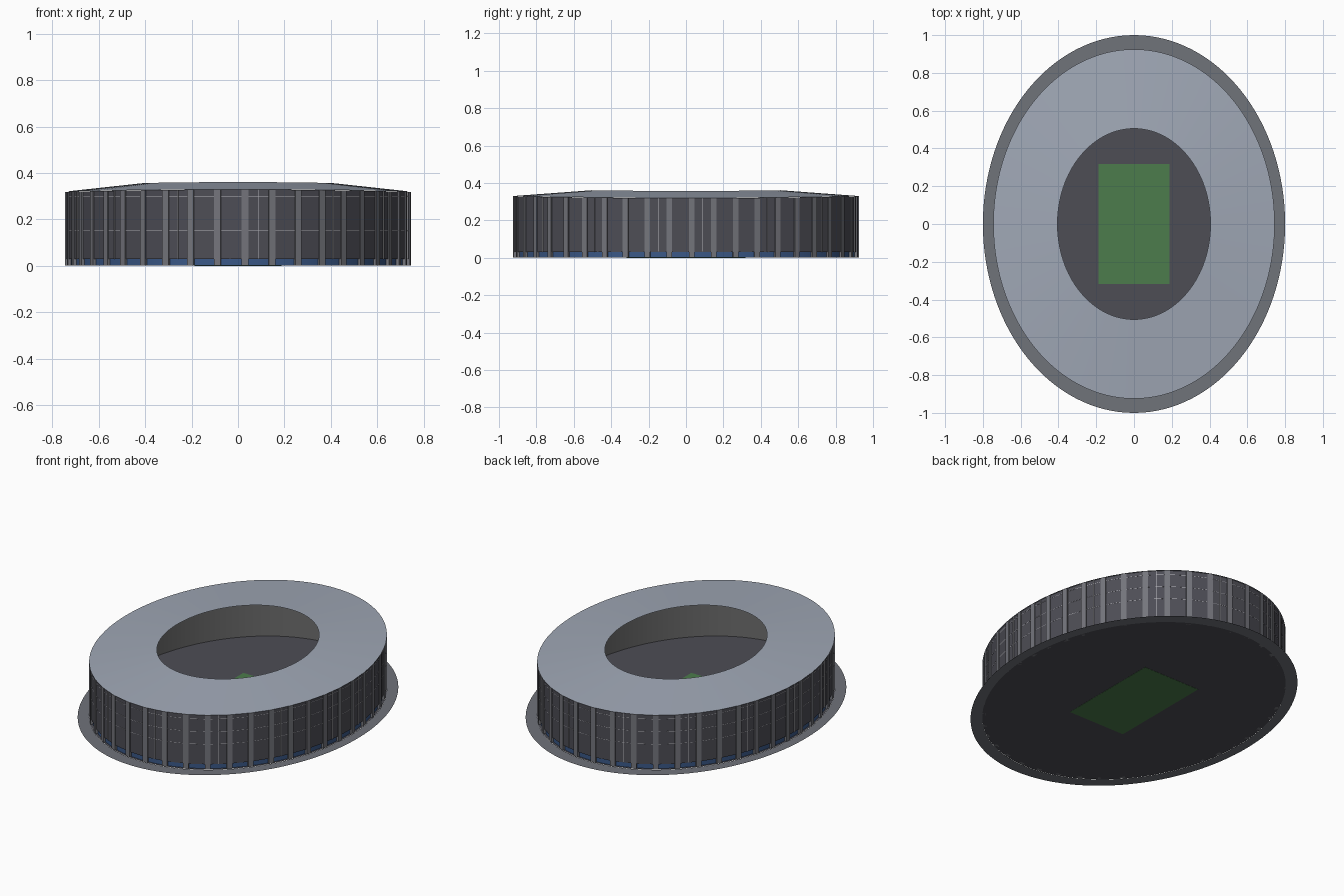
import bpy
import bmesh
from math import sin, cos, pi, hypot
from mathutils import Vector

cube = bpy.data.objects.get("Cube")
if cube:
    bpy.data.objects.remove(cube)

A, B = 0.745, 0.925      # outer half-widths of the drum
BAYS = 44


def material(name, rgb):
    lin = [((c / 255 + 0.055) / 1.055) ** 2.4 for c in rgb] + [1]
    m = bpy.data.materials.new(name)
    m.use_nodes = True
    m.diffuse_color = lin
    m.node_tree.nodes["Principled BSDF"].inputs["Base Color"].default_value = lin
    return m


ROOF = material("pale roof", (160, 168, 182))
PAVING = material("paving grey", (112, 115, 122))
DARK = material("dark cladding", (77, 77, 85))
FIN = material("fin grey", (116, 117, 124))
LINING = material("inner grey", (108, 108, 108))
GLASS = material("blue glass", (58, 88, 135))
GRASS = material("grass green", (76, 124, 76))
TRIM = material("light trim", (190, 190, 195))


def finish(name, bm, mat, smooth=False):
    me = bpy.data.meshes.new(name)
    bm.to_mesh(me)
    bm.free()
    me.materials.append(mat)
    ob = bpy.data.objects.new(name, me)
    bpy.context.collection.objects.link(ob)
    for p in me.polygons:
        p.use_smooth = smooth
    return ob


# Angles spaced evenly along the ellipse's length
STEPS = 4000
arc = [0.0]
for i in range(STEPS):
    t = 2 * pi * (i + 0.5) / STEPS
    arc.append(arc[-1] + hypot(A * sin(t), B * cos(t)) * 2 * pi / STEPS)
LENGTH = arc[-1]


def angle_at(s):
    s %= LENGTH
    lo = next(i for i in range(STEPS) if arc[i + 1] > s)
    return 2 * pi * (lo + (s - arc[lo]) / (arc[lo + 1] - arc[lo])) / STEPS


def rim(t, low=0.32, rise=0.01):
    """Saddle-shaped height of the rim, higher at the long ends."""
    return low + rise * sin(t) ** 2


def on_wall(t, inset, z):
    n = Vector((cos(t) / A, sin(t) / B, 0)).normalized()
    return Vector((A * cos(t), B * sin(t), z)) - n * inset


def band(name, mat, lower, upper, n=128, smooth=True):
    """Closed strip between two loops given as functions of angle."""
    bm = bmesh.new()
    ts = [2 * pi * i / n for i in range(n)]
    lo = [bm.verts.new(lower(t)) for t in ts]
    up = [bm.verts.new(upper(t)) for t in ts]
    for i in range(n):
        j = (i + 1) % n
        bm.faces.new((lo[i], lo[j], up[j], up[i]))
    return finish(name, bm, mat, smooth)


def block(bm, t0, t1, inner, outer, z0, z1=None):
    """Box along the wall between two angles; top follows the rim by default."""
    v = []
    for t in (t0, t1):
        top = rim(t) - 0.001 if z1 is None else z1
        for inset in (outer, inner):
            v += [bm.verts.new(on_wall(t, inset, z)) for z in (z0, top)]
    for f in ((0, 4, 5, 1), (2, 3, 7, 6), (1, 5, 7, 3), (0, 2, 6, 4),
              (0, 1, 3, 2), (4, 6, 7, 5)):
        bm.faces.new([v[i] for i in f])


# Ground: paving ring, floor and pitch
band("paving_ring", PAVING,
     lambda t: (0.8 * cos(t), sin(t), 0),
     lambda t: on_wall(t, 0, 0), smooth=False)

bm = bmesh.new()
bm.faces.new([bm.verts.new(on_wall(2 * pi * i / 128, 0, 0.001)) for i in range(128)])
finish("arena_floor", bm, DARK)

bm = bmesh.new()
bmesh.ops.create_cube(bm, size=1)
for v in bm.verts:
    v.co = (v.co.x * 0.375, v.co.y * 0.635, 0.002 + v.co.z * 0.004)
finish("pitch", bm, GRASS)

# Roof: sloping ring with an oval opening
band("roof", ROOF,
     lambda t: (A * cos(t), B * sin(t), rim(t)),
     lambda t: (0.405 * cos(t), 0.505 * sin(t), rim(t, 0.357, 0.004)))

# Inner lining of the drum and glazed base
band("inner_lining", LINING,
     lambda t: on_wall(t, 0.022, 0.001),
     lambda t: on_wall(t, 0.022, rim(t) - 0.001))
band("base_glazing", GLASS,
     lambda t: on_wall(t, 0.014, 0.001),
     lambda t: on_wall(t, 0.014, 0.034))

# Facade: flat cladding panels between upright fins
panels, fins, mullions, seams = (bmesh.new() for _ in range(4))
pitch = LENGTH / BAYS
for i in range(BAYS):
    s = 0.03 + i * pitch
    t0, t1, t2, t3 = (angle_at(s + d) for d in (-0.015, 0.015, pitch / 2, pitch - 0.015))
    if t1 < t0:
        t0 -= 2 * pi
    block(fins, t0, t1, 0.02, 0.0, 0.001)
    block(panels, t1, t3, 0.02, 0.006, 0.03)
    # Thin joints across the panels
    for z in (0.15, 0.225, 0.30):
        block(seams, t1, t3, 0.012, 0.0054, z, z + 0.0015)
    if i % 3 == 0:
        h = 0.0008 / LENGTH * 2 * pi
        block(mullions, t2 - h, t2 + h, 0.012, 0.003, 0.03)
finish("cladding_panels", panels, DARK)
finish("upright_fins", fins, FIN)
finish("upright_joints", mullions, TRIM)
finish("level_joints", seams, TRIM)
